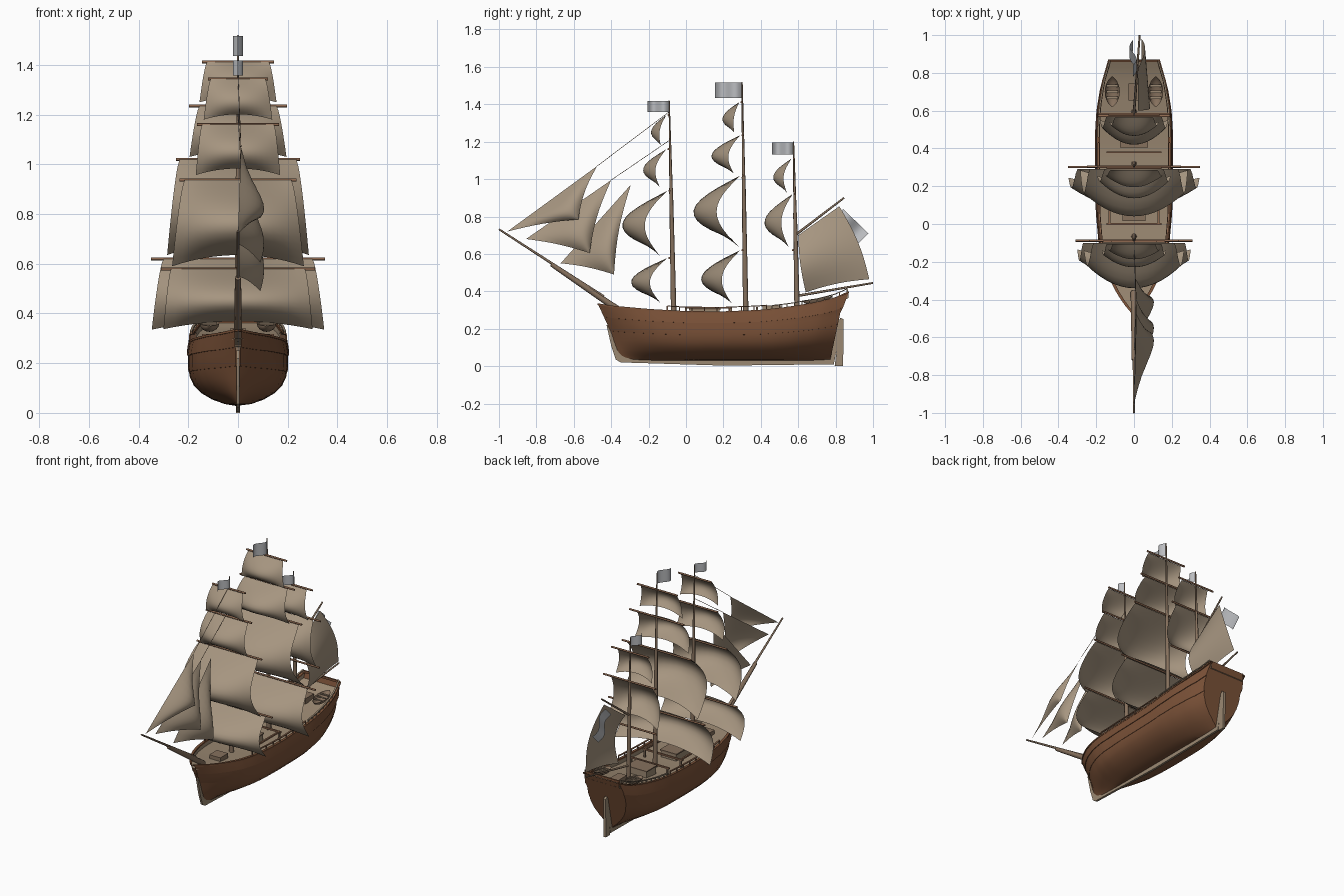
import bpy, bmesh, math
from mathutils import Vector

if "Cube" in bpy.data.objects:
    bpy.data.objects.remove(bpy.data.objects["Cube"])

def mat(name, r, g, b):
    m = bpy.data.materials.new(name)
    m.diffuse_color = (r, g, b, 1)
    m.use_nodes = True
    m.node_tree.nodes["Principled BSDF"].inputs["Base Color"].default_value = m.diffuse_color
    return m

HULL = mat("hull brown", .20, .085, .04)
CANVAS = mat("sail canvas", .38, .30, .215)
DECK = mat("deck wood", .33, .25, .17)
SPAR = mat("spar wood", .24, .165, .11)
YARD = mat("yard wood", .27, .14, .08)
FLAG = mat("flag grey", .50, .51, .53)

def make(name, bm, m, smooth=None):
    bmesh.ops.recalc_face_normals(bm, faces=bm.faces)
    me = bpy.data.meshes.new(name)
    bm.to_mesh(me)
    bm.free()
    me.materials.append(m)
    ob = bpy.data.objects.new(name, me)
    bpy.context.collection.objects.link(ob)
    if smooth:
        bpy.context.view_layer.objects.active = ob
        ob.select_set(True)
        bpy.ops.object.shade_smooth_by_angle(angle=math.radians(smooth))
        ob.select_set(False)
    return ob

def grid(name, fn, nu, nv, m, smooth=60, cap=False):
    """Surface from fn(u, v) with u, v in 0..1."""
    bm = bmesh.new()
    vs = [[bm.verts.new(fn(i / nu, j / nv)) for j in range(nv + 1)] for i in range(nu + 1)]
    for i in range(nu):
        for j in range(nv):
            bm.faces.new((vs[i][j], vs[i + 1][j], vs[i + 1][j + 1], vs[i][j + 1]))
    if cap:
        bm.faces.new(vs[-1])
    bmesh.ops.remove_doubles(bm, verts=bm.verts, dist=1e-5)
    return make(name, bm, m, smooth)

def spar(name, a, b, r1, r2, m, sides=8):
    a, b = Vector(a), Vector(b)
    bm = bmesh.new()
    bmesh.ops.create_cone(bm, cap_ends=True, segments=sides, radius1=r1, radius2=r2, depth=(b - a).length)
    q = Vector((0, 0, 1)).rotation_difference(b - a)
    bm.transform(q.to_matrix().to_4x4())
    bmesh.ops.translate(bm, verts=bm.verts, vec=(a + b) / 2)
    return make(name, bm, m, 50)

def box(name, c, s, m):
    bm = bmesh.new()
    bmesh.ops.create_cube(bm, size=1)
    for v in bm.verts:
        v.co = [c[k] + v.co[k] * s[k] for k in range(3)]
    return make(name, bm, m)

def plate(name, pts, t, m):
    """Side-view polygon (y, z) given thickness t across x."""
    bm = bmesh.new()
    f = bm.faces.new([bm.verts.new((-t / 2, y, z)) for y, z in pts])
    r = bmesh.ops.extrude_face_region(bm, geom=[f])
    bmesh.ops.translate(bm, verts=[e for e in r["geom"] if isinstance(e, bmesh.types.BMVert)], vec=(t, 0, 0))
    return make(name, bm, m)

def interp(x, pts):
    for (a, p), (b, q) in zip(pts, pts[1:]):
        if x <= b:
            return p + (q - p) * max(0, x - a) / (b - a)
    return pts[-1][1]

# Hull lines: plan half-width, sheer height, section fullness, stem and stern rake
PLAN = [(-.47, .006), (-.44, .035), (-.38, .08), (-.3, .125), (-.2, .163), (-.1, .183), (.05, .196),
        (.2, .2), (.5, .2), (.62, .193), (.75, .172), (.87, .135)]
SHEER = [(-.47, .33), (-.4, .318), (-.2, .3), (0, .288), (.2, .287), (.4, .295), (.55, .312),
         (.7, .337), (.8, .363), (.87, .395)]
SECTION = [(0, .04), (.03, .27), (.1, .52), (.2, .74), (.32, .89), (.45, .97), (.6, 1), (.8, 1), (1, .95)]
BOW = [(0, -.345), (.15, -.37), (.5, -.40), (1, -.47)]
STERN = [(0, .77), (.7, .825), (.78, .84), (1, .87)]
LEVELS = [0, .03, .06, .1, .15, .2, .26, .32, .38, .45, .53, .531, .6, .7, .78, .781, .86, .93, 1]

def hull_point(u, v):
    top_y = -.47 + 1.34 * u
    y0, y1 = interp(v, BOW), interp(v, STERN)
    fine = 1 + 1.0 * max(0, 1 - u * 3) ** 1.5 + 1.1 * max(0, (u - .68) / .32) ** 2
    w = interp(top_y, PLAN) * interp(v, SECTION) ** fine
    if v > .78: w += .004
    if v > .53: w += .002
    return Vector((w, y0 + u * (y1 - y0), .028 + v * (interp(top_y, SHEER) - .028)))

def hull_fn(u, k):
    n = len(LEVELS) - 1
    i = round(k * 2 * n)                      # one side up-to-down, then the other
    p = hull_point(u, LEVELS[abs(n - i)])
    return (p.x if i < n else -p.x, p.y, p.z)

grid("hull", hull_fn, 40, 2 * (len(LEVELS) - 1), HULL, 30, cap=True)

# Sheer points inset from the hull edge, used by the rim, bulwark, deck and rails
def sheer(y, inset, dz):
    return Vector((max(.001, interp(y, PLAN) * .95 + .006 - inset), y, interp(y, SHEER) + dz))

def run(a, b, t):
    return a + (b - a) * t

grid("deck", lambda u, v: Vector(((2 * v - 1), 1, 1)) * sheer(run(-.45, .862, u), .012, -.028), 36, 2, DECK)
for s in (-1, 1):
    side = Vector((s, 1, 1))
    grid("bulwark", lambda u, v: side * sheer(run(-.455, .868, u), .012, -.03 * v), 36, 1, DECK)
    loop = [(-.002, -.003), (-.002, .006), (.015, .006), (.015, -.003), (-.002, -.003)]
    grid("gunwale", lambda u, v: side * sheer(run(-.472, .872, u), *loop[round(v * 4)]), 36, 4, HULL, 30)
    # Raised rails on posts, amidships and around the quarterdeck
    for name, y0, y1, h, n, m in (("waist_rail", -.10, .43, .03, 9, YARD), ("quarter_rail", .46, .86, .025, 11, DECK)):
        ring = [(.003, h - .005), (.003, h), (.013, h), (.013, h - .005), (.003, h - .005)]
        grid(name, lambda u, v: side * sheer(run(y0, y1, u), *ring[round(v * 4)]), 12, 4, m, 30)
        for i in range(n):
            p = side * sheer(run(y0, y1, i / (n - 1)), .008, 0)
            box(name + "_post", (p.x, p.y, p.z + h / 2 - .002), (.006, .006, h), m)
box("stern_rail", (0, .862, .402), (.25, .01, .014), HULL)

# Keel with stem, and rudder
plate("keel", [(-.425, .22), (-.40, .11), (-.375, .035), (-.35, .02), (.2, .003), (.79, .01), (.838, .25),
               (.80, .25), (.75, .07), (-.3, .07), (-.37, .22)], .014, DECK)
plate("rudder", [(.795, 0), (.84, 0), (.843, .25), (.825, .26)], .016, DECK)

# Deck fittings
box("main_hatch", (0, .10, .278), (.11, .16, .045), DECK)
box("main_hatch_cover", (0, .10, .304), (.12, .17, .008), SPAR)
box("fore_hatch", (0, -.2, .285), (.08, .08, .03), SPAR)
box("aft_cabin", (0, .46, .295), (.14, .10, .05), DECK)
box("aft_cabin_roof", (0, .46, .322), (.15, .11, .006), SPAR)
box("skylight", (0, .70, .325), (.06, .09, .035), SPAR)
for y in (0, .24, .38):
    for s in (-1, 1):
        box("rack_post", (s * .13, y, .285), (.01, .01, .06), SPAR)
    box("rack_beam", (0, y, .312), (.29, .01, .01), YARD)
for s in (-1, 1):
    box("rack_side", (s * .13, .12, .312), (.01, .24, .01), YARD)

    def boat(u, v, s=s):
        a = math.pi * v
        w = math.sin(math.pi * min(.995, max(.005, u))) ** .6
        return (s * .115 - .04 * w * math.cos(a), .62 + .16 * u, .35 + .025 * u - .035 * w * math.sin(a))
    grid("small_boat", boat, 12, 8, SPAR)
    for t in (.3, .5, .7):
        box("boat_seat", (s * .115, .62 + .16 * t, .345 + .025 * t), (.06, .012, .004), DECK)

# Masts: name, base y, top y, top z, deck z
for n, yb, yt, zt in (("fore", -.065, -.09, 1.42), ("main", .32, .30, 1.52), ("mizzen", .595, .575, 1.2)):
    mid = run(Vector((0, yb, .25)), Vector((0, yt, zt)), .6)
    spar(n + "_mast_lower", (0, yb, .25), mid, .015, .010, SPAR)
    spar(n + "_mast_upper", mid, (0, yt, zt), .009, .003, SPAR)

# Square sails: name, y top, y foot, z top, z foot, half-width top, foot, leech bow, belly, yard half
SAILS = [("fore_course", -.10, -.135, .578, .337, .27, .30, .075, .10, .31),
         ("fore_topsail", -.10, -.14, .937, .59, .215, .265, .10, .12, .235),
         ("fore_topgallant", -.105, -.14, 1.16, .957, .145, .17, .04, .065, .165),
         ("fore_royal", -.105, -.135, 1.343, 1.18, .11, .138, .02, .045, .12),
         ("main_course", .29, .245, .62, .335, .30, .347, .075, .11, .35),
         ("main_topsail", .292, .285, 1.02, .635, .235, .285, .125, .125, .25),
         ("main_topgallant", .29, .255, 1.235, 1.03, .155, .195, .045, .09, .197),
         ("main_royal", .285, .258, 1.412, 1.25, .125, .155, .015, .06, .145),
         ("mizzen_topsail", .57, .55, .92, .635, .145, .18, .05, .09, .19),
         ("mizzen_topgallant", .565, .54, 1.11, .927, .10, .13, .03, .055, .135)]
for n, yt, yf, zt, zf, wt, wf, e, b, yw in SAILS:
    def sail(u, v):
        s = 2 * u - 1
        c = 1 - s * s
        y = run(yt, yf, v) - e * math.sin(math.pi * v) - b * c * math.sin(math.pi * .88 * v)
        z = run(zt, zf, v) + .13 * (zt - zf) * c * v ** 3
        return (s * run(wt, wf, v ** .7), y, z)
    grid(n, sail, 14, 12, CANVAS)
    spar(n + "_yard", (-yw, yt + .012, zt), (yw, yt + .012, zt), .006, .006, YARD)
spar("crossjack_yard", (-.19, .572, .62), (.19, .572, .62), .006, .006, YARD)

# Bowsprit, jib stays and jibs: tack, head, clew as (y, z)
spar("bowsprit", (0, -.36, .30), (0, -.72, .545), .018, .012, SPAR)
spar("jib_boom", (0, -.44, .37), (0, -1, .732), .009, .005, SPAR)
JIBS = [((-.955, .72), (-.475, 1.07), (-.575, .785), (-.09, 1.36)),
        ((-.855, .68), (-.40, .995), (-.515, .605), (-.085, 1.21)),
        ((-.67, .55), (-.295, .97), (-.385, .49), (-.085, 1.2))]
for i, (t, h, c, top) in enumerate(JIBS):
    def jib(u, v):
        # u runs along the luff, v from luff to clew
        ly, lz = run(t[0], h[0], u), run(t[1], h[1], u)
        y, z = run(ly, c[0], v), run(lz, c[1], v)
        x = .09 * v + .05 * math.sin(math.pi * v) * math.sin(math.pi * u) + .012 * u * (1 - v)
        hollow = .03 * math.sin(math.pi * v) * (2 * u - 1)
        return (x, y - max(0, hollow) * .6, z - min(0, hollow) * .3)
    grid("jib_%d" % (i + 1), jib, 10, 10, CANVAS)
    if i < 2:
        spar("jib_stay", (.012, *h), (0, *top), .0015, .0015, SPAR, 5)

# Spanker with gaff and boom
def spanker(u, v):
    lo = Vector((.64 + .34 * u, .395 + .07 * u + .012 * math.sin(math.pi * u)))
    hi = Vector((.60 + .22 * u, .70 + .155 * u))
    p = lo.lerp(hi, v)
    bulge = math.sin(math.pi * v)
    return (.02 + .02 * (1 - v) + .055 * bulge * (1 - .5 * u), p.x + .03 * bulge * (u - .3), p.y)
grid("spanker", spanker, 12, 12, CANVAS)
spar("gaff", (0, .59, .705), (.02, .845, .90), .007, .005, SPAR)
spar("boom", (0, .59, .375), (.03, 1, .445), .007, .005, SPAR)

# Flags flying forward, and the ensign hanging under the gaff
for n, y0, y1, z0, z1 in (("fore_flag", -.09, -.205, 1.358, 1.417), ("main_flag", .30, .155, 1.435, 1.517),
                          ("mizzen_flag", .575, .46, 1.132, 1.195)):
    grid(n, lambda u, v: (.02 * math.sin(2 * math.pi * u), run(y0, y1, u), run(z0, z1, v)), 14, 2, FLAG)
grid("ensign", lambda u, v: (-.005 + .018 * math.sin(2 * math.pi * u), .84 + .135 * u - .06 * v,
                             .84 - .13 * u - .06 * v), 14, 2, FLAG)
